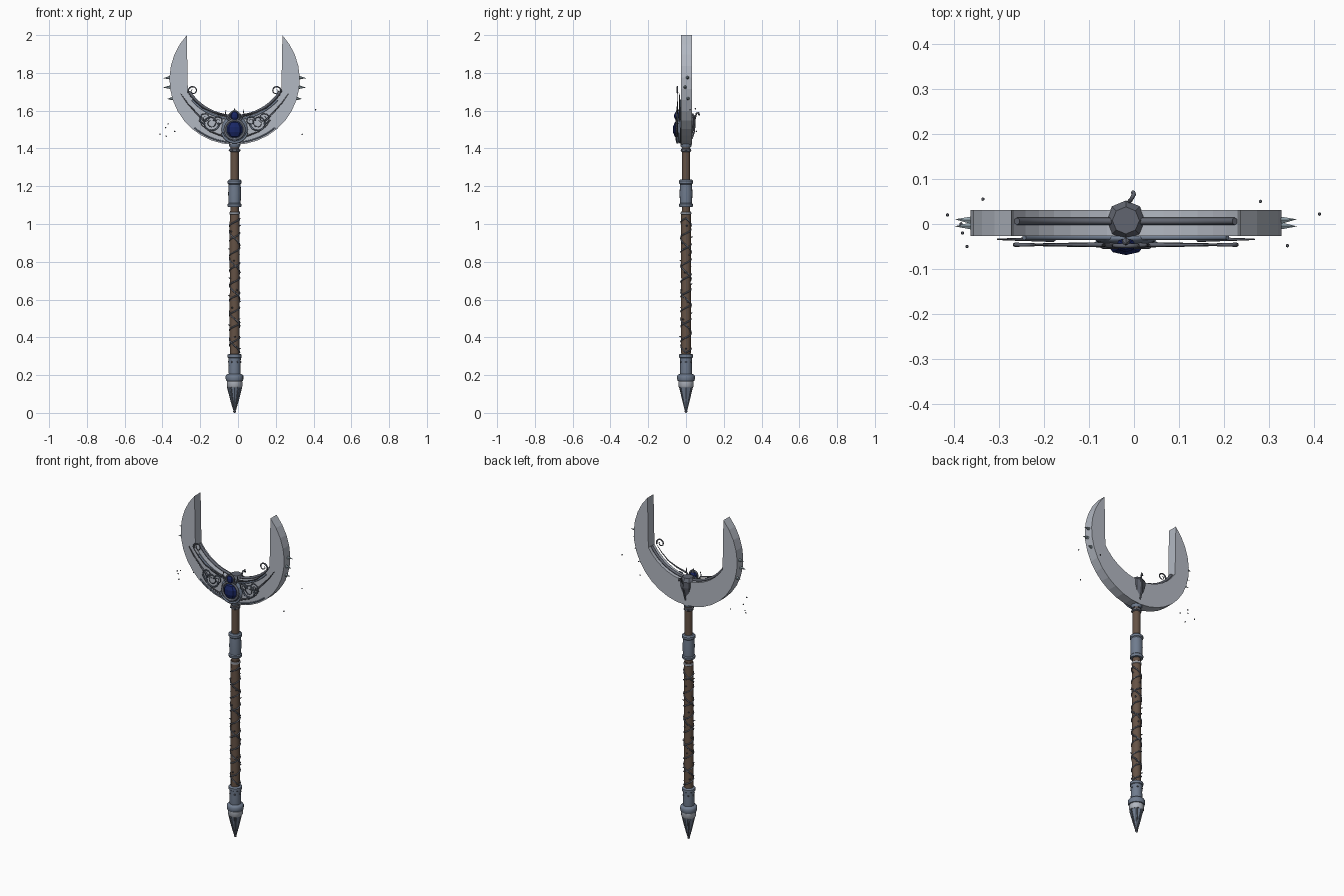
import bpy, bmesh, math, random
from mathutils import Vector

if "Cube" in bpy.data.objects:
    bpy.data.objects.remove(bpy.data.objects["Cube"])

random.seed(4)
CX = -0.018                      # shaft axis
PI = math.pi


def mat(name, c):
    m = bpy.data.materials.new(name)
    m.diffuse_color = (*c, 1)
    m.use_nodes = True
    m.node_tree.nodes["Principled BSDF"].inputs["Base Color"].default_value = m.diffuse_color
    return m


SILVER = mat("silver", (0.45, 0.48, 0.54))
STEEL = mat("blue_steel", (0.16, 0.2, 0.27))
DARK = mat("dark_metal", (0.12, 0.13, 0.16))
WOOD = mat("brown_leather", (0.13, 0.085, 0.06))
GEM = mat("blue_gem", (0.01, 0.02, 0.13))
ICE = mat("pale_spike", (0.3, 0.38, 0.42))


def finish(name, bm, m, smooth=False):
    bmesh.ops.recalc_face_normals(bm, faces=bm.faces)
    me = bpy.data.meshes.new(name)
    bm.to_mesh(me)
    bm.free()
    ob = bpy.data.objects.new(name, me)
    bpy.context.collection.objects.link(ob)
    me.materials.append(m)
    if smooth:
        bpy.ops.object.select_all(action='DESELECT')
        ob.select_set(True)
        bpy.context.view_layer.objects.active = ob
        bpy.ops.object.shade_smooth_by_angle(angle=math.radians(40))
    return ob


def lathe(name, prof, m, segs=16, y=0.0, smooth=True):
    """Turned part around the shaft axis from (radius, z) points."""
    bm = bmesh.new()
    rings = [[bm.verts.new((CX + r * math.cos(2 * PI * i / segs), y + r * math.sin(2 * PI * i / segs), z))
              for i in range(segs)] for r, z in prof]
    for a, b in zip(rings, rings[1:]):
        for i in range(segs):
            j = (i + 1) % segs
            bm.faces.new((a[i], a[j], b[j], b[i]))
    bm.faces.new(rings[0])
    bm.faces.new(rings[-1])
    return finish(name, bm, m, smooth)


def tube(name, pts, r, m, taper=False, closed=False):
    """Round wire along a path, optionally thinning to its end."""
    cu = bpy.data.curves.new(name, 'CURVE')
    cu.dimensions = '3D'
    cu.bevel_depth, cu.bevel_resolution, cu.use_fill_caps = r, 1, True
    sp = cu.splines.new('POLY')
    sp.points.add(len(pts) - 1)
    for i, p in enumerate(pts):
        sp.points[i].co = (*p, 1)
        sp.points[i].radius = 1 - 0.75 * i / (len(pts) - 1) if taper else 1
    sp.use_cyclic_u = closed
    cu.materials.append(m)
    ob = bpy.data.objects.new(name, cu)
    bpy.context.collection.objects.link(ob)
    bpy.ops.object.select_all(action='DESELECT')
    ob.select_set(True)
    bpy.context.view_layer.objects.active = ob
    bpy.ops.object.convert(target='MESH')


def cone(name, base, tip, r, m, segs=6):
    base, tip = Vector(base), Vector(tip)
    d = tip - base
    bm = bmesh.new()
    bmesh.ops.create_cone(bm, cap_ends=True, segments=segs, radius1=r, radius2=0, depth=d.length)
    bmesh.ops.rotate(bm, verts=bm.verts, matrix=d.to_track_quat('Z', 'Y').to_matrix())
    bmesh.ops.translate(bm, verts=bm.verts, vec=(base + tip) / 2)
    finish(name, bm, m)


def ball(name, c, size, m, u=10, v=6, smooth=True):
    bm = bmesh.new()
    bmesh.ops.create_uvsphere(bm, u_segments=u, v_segments=v, radius=1)
    bmesh.ops.scale(bm, verts=bm.verts, vec=size)
    bmesh.ops.translate(bm, verts=bm.verts, vec=c)
    finish(name, bm, m, smooth)


def arc(r, cz, a0, a1, y, n=20):
    """Arc in the front plane, angles in degrees."""
    return [(CX + r * math.cos(math.radians(a0 + (a1 - a0) * i / n)), y,
             cz + r * math.sin(math.radians(a0 + (a1 - a0) * i / n))) for i in range(n + 1)]


def spiral(cx, cz, r, turns, start, s, y):
    """Scroll shrinking towards its centre; s = -1 mirrors it."""
    n = int(16 * turns)
    return [(CX + s * (cx + r * (1 - 0.75 * i / n) * math.cos(start + i * PI / 8)), y,
             cz + r * (1 - 0.75 * i / n) * math.sin(start + i * PI / 8)) for i in range(n + 1)]


# Crescent blade: outer arc below, straight inner sides, inner arc
outline = arc(0.345, 1.765, 137.2, 402.8, 0, 26) + arc(0.294, 1.859, -32.7, -147.3, 0, 14)
bm = bmesh.new()
f = bm.faces.new([bm.verts.new((x, -0.027, z)) for x, y, z in outline])
ext = bmesh.ops.extrude_face_region(bm, geom=[f])
bmesh.ops.translate(bm, verts=[v for v in ext['geom'] if isinstance(v, bmesh.types.BMVert)], vec=(0, 0.058, 0))
finish("crescent_blade", bm, SILVER)

# Trim on the blade
tube("inner_rim", arc(0.288, 1.859, -33, -147, 0.006), 0.008, DARK)
tube("front_inner_trim", arc(0.303, 1.859, -42, -138, -0.03), 0.006, STEEL)
tube("front_outer_trim", arc(0.333, 1.765, -50, -130, -0.028), 0.004, STEEL)

# Shaft, grip and metal collars
lathe("shaft", [(0.022, 0.2), (0.022, 1.45)], WOOD, 12)
lathe("grip", [(0.025, 0.3), (0.027, 0.5), (0.025, 0.7), (0.027, 0.9), (0.025, 1.07)], WOOD, 12)
lathe("upper_collar", [(0.034, 1.09), (0.037, 1.095), (0.037, 1.105), (0.032, 1.11), (0.034, 1.16),
                       (0.032, 1.21), (0.037, 1.215), (0.037, 1.228), (0.03, 1.235)], STEEL)
lathe("lower_collar", [(0.03, 0.2), (0.032, 0.215), (0.031, 0.25), (0.033, 0.29), (0.037, 0.293),
                       (0.037, 0.308), (0.03, 0.313)], STEEL)
lathe("neck_ring", [(0.024, 1.05), (0.028, 1.053), (0.028, 1.062), (0.024, 1.065)], SILVER)
lathe("top_ring", [(0.022, 1.38), (0.027, 1.384), (0.027, 1.396), (0.022, 1.4)], DARK)
lathe("blade_seat", [(0.024, 1.405), (0.03, 1.415), (0.03, 1.43), (0.024, 1.44)], STEEL)
for k in range(6):
    a = k * PI / 3
    for z, r in ((1.39, 0.027), (0.27, 0.032)):
        ball("collar_stud", (CX + r * math.cos(a), r * math.sin(a), z), (0.005,) * 3, DARK, 6, 4)

# Crossed cords and small knots around the grip
for s, turns in ((1, 9), (-1, 5)):
    n = turns * 12
    tube("grip_cord", [(CX + 0.027 * math.cos(s * 2 * PI * i / 12), 0.027 * math.sin(s * 2 * PI * i / 12),
                        0.32 + 0.71 * i / n) for i in range(n + 1)], 0.004, DARK)
for k in range(22):
    a, z = k * 2.4, 0.34 + 0.031 * k
    cone("grip_thorn", (CX + 0.026 * math.cos(a), 0.026 * math.sin(a), z),
         (CX + 0.037 * math.cos(a), 0.037 * math.sin(a), z + 0.004), 0.005, DARK, 5)

# Pommel: ring, pale band, pointed spike with ribs and tip bead
lathe("pommel_ring", [(0.032, 0.165), (0.044, 0.17), (0.047, 0.18), (0.047, 0.195), (0.042, 0.203),
                      (0.03, 0.207)], STEEL)
lathe("pommel_band", [(0.037, 0.135), (0.041, 0.14), (0.041, 0.167), (0.036, 0.17)], SILVER, 12)
lathe("pommel_spike", [(0.005, 0.012), (0.02, 0.07), (0.037, 0.137)], STEEL, 8, smooth=False)
ball("pommel_tip", (CX, 0, 0.008), (0.008,) * 3, DARK, 8, 6)
for k in range(6):
    a = k * PI / 3
    tube("pommel_rib", [(CX + r * math.cos(a), r * math.sin(a), z) for r, z in
                        ((0.038, 0.137), (0.021, 0.07), (0.005, 0.015))], 0.003, DARK)

# Socket through the blade centre, seen as a wedge at the back
lathe("blade_socket", [(0.012, 1.43), (0.042, 1.53), (0.044, 1.565), (0.03, 1.585)], DARK, 8, 0.008, False)
tube("back_hook", [(CX, 0.03, 1.45), (CX, 0.044, 1.49), (CX + 0.005, 0.046, 1.55),
                   (CX + 0.012, 0.055, 1.585), (CX + 0.018, 0.066, 1.59), (CX + 0.016, 0.07, 1.575)], 0.005, DARK)

# Gem setting and gems
ball("gem_backplate", (CX, -0.032, 1.5), (0.07, 0.018, 0.075), STEEL, 16, 8)
for nm, z, rr, w in (("main", 1.5, 0.052, 0.007), ("small", 1.572, 0.026, 0.005)):
    tube(nm + "_gem_ring", arc(rr, z, 0, 345, -0.048, 23), w, DARK, closed=True)
ball("main_gem", (CX, -0.047, 1.5), (0.043, 0.023, 0.045), GEM, 8, 5, False)
ball("small_gem", (CX, -0.047, 1.572), (0.023, 0.016, 0.025), GEM, 8, 5, False)
ball("low_gem", (CX, -0.045, 1.447), (0.012, 0.01, 0.012), STEEL, 8, 5, False)
tube("setting_cup", arc(0.068, 1.5, 195, 345, -0.045), 0.007, STEEL)
cone("setting_crown", (CX, -0.04, 1.59), (CX, -0.045, 1.615), 0.01, DARK)

# Mirrored filigree, tip curls, flank spikes and engraved bars
for s in (-1, 1):
    y = -0.046
    tube("large_scroll", spiral(0.125, 1.535, 0.045, 1.75, PI, s, y), 0.005, STEEL, True)
    tube("upper_scroll", spiral(0.155, 1.56, 0.032, 1.5, -PI / 2, s, y), 0.004, STEEL, True)
    tube("inner_scroll", spiral(0.085, 1.545, 0.026, 1.5, 0, s, y), 0.004, STEEL, True)
    tube("lower_vine", [(CX + s * x, y, z) for x, z in
                        ((0.05, 1.46), (0.09, 1.475), (0.13, 1.49), (0.17, 1.52), (0.19, 1.55))], 0.005, DARK, True)
    tube("side_bar", [(CX + s * x, y + 0.012, z) for x, z in
                      ((0.16, 1.545), (0.2, 1.585), (0.25, 1.64), (0.285, 1.69))], 0.006, DARK, True)
    tube("upper_vine", [(CX + s * x, y, z) for x, z in
                        ((0.05, 1.575), (0.11, 1.59), (0.17, 1.615), (0.215, 1.655), (0.245, 1.69))], 0.005, DARK, True)
    tube("tip_curl", spiral(0.22, 1.705, 0.027, 1.25, -0.4, s, y), 0.005, DARK, True)
    tube("crown_leaf", [(CX + s * x, -0.047, z) for x, z in
                        ((0.03, 1.55), (0.05, 1.58), (0.045, 1.605))], 0.006, DARK, True)
    for z, ln, yy in ((1.775, 0.042, 0.008), (1.725, 0.045, -0.004), (1.665, 0.035, 0.01)):
        x = math.sqrt(0.345 ** 2 - (z - 1.765) ** 2) - 0.008
        cone("flank_spike", (CX + s * x, yy, z), (CX + s * (x + ln), yy * 1.3, z - 0.003), 0.011, ICE)

# Loose floating specks beside the blade
for x, y, z in ((-0.37, -0.05, 1.53), (-0.413, 0.02, 1.475), (-0.38, -0.02, 1.465), (-0.335, 0.055, 1.49),
                (0.411, 0.022, 1.605), (0.34, -0.048, 1.475), (-0.383, 0.0, 1.51), (0.28, 0.05, 1.61)):
    ball("floating_speck", (x, y, z), (0.004,) * 3, DARK, 6, 4)
